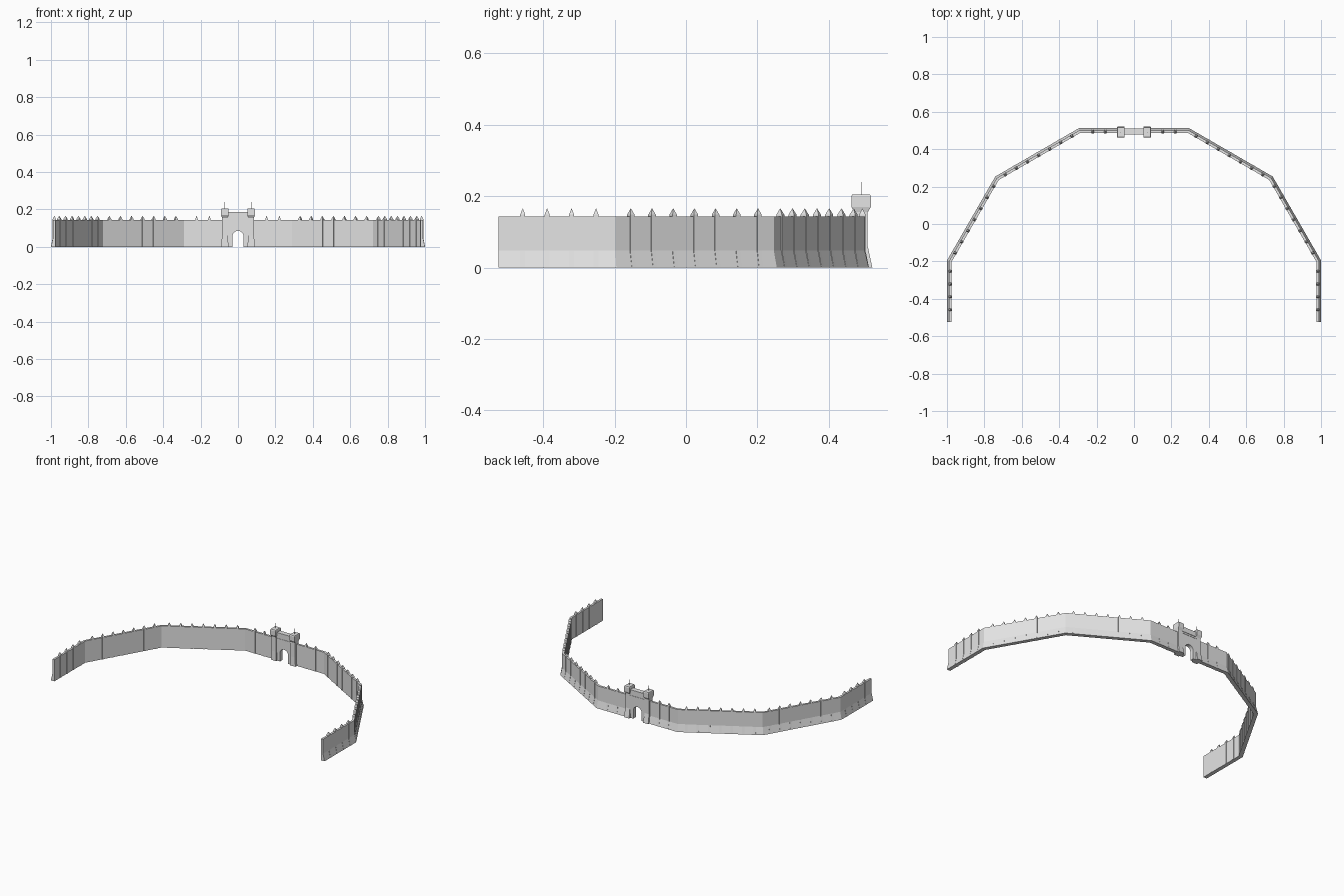
import bpy, bmesh, math
from mathutils import Vector

if "Cube" in bpy.data.objects:
    bpy.data.objects.remove(bpy.data.objects["Cube"], do_unlink=True)

stone = bpy.data.materials.new("grey stone")
stone.use_nodes = True
stone.diffuse_color = (0.78, 0.78, 0.78, 1)
stone.node_tree.nodes["Principled BSDF"].inputs["Base Color"].default_value = (0.78, 0.78, 0.78, 1)


def finish(bm, name):
    bmesh.ops.recalc_face_normals(bm, faces=bm.faces)
    mesh = bpy.data.meshes.new(name)
    bm.to_mesh(mesh)
    bm.free()
    mesh.materials.append(stone)
    obj = bpy.data.objects.new(name, mesh)
    bpy.context.collection.objects.link(obj)
    return obj


def loft(bm, rings):
    """Skin a list of closed rings and cap both ends."""
    rows = [[bm.verts.new(p) for p in ring] for ring in rings]
    n = len(rows[0])
    for a, b in zip(rows, rows[1:]):
        for i in range(n):
            j = (i + 1) % n
            bm.faces.new((a[i], a[j], b[j], b[i]))
    bm.faces.new(rows[0])
    bm.faces.new(rows[-1])


def stack(bm, origin, along, outward, levels):
    """Stacked rectangles; each level is (z, inner, outer, half width)."""
    up = Vector((0, 0, 1))
    loft(bm, [[origin + up * z + outward * o + along * w
               for o, w in ((lo, -hw), (hi, -hw), (hi, hw), (lo, hw))]
              for z, lo, hi, hw in levels])


def box(bm, x0, x1, y0, y1, z0, z1):
    loft(bm, [[(x0, y0, z), (x1, y0, z), (x1, y1, z), (x0, y1, z)] for z in (z0, z1)])


# Wall centre line on the left half, from the gate to the free end
path = [Vector(p) for p in ((0.06, 0.494, 0), (0.29, 0.494, 0), (0.728, 0.241, 0),
                            (0.982, -0.2, 0), (0.982, -0.525, 0))]
wall_profile = [(-0.007, 0), (0.018, 0), (0.007, 0.048), (0.007, 0.143), (-0.007, 0.143)]
post_levels = [(0, -0.009, 0.0185, 0.007), (0.048, -0.009, 0.009, 0.007),
               (0.148, -0.009, 0.009, 0.007), (0.165, -0.0005, 0.0005, 0.0005)]
spacing = 0.0685
# First post distance and post count on each stretch
post_rows = [(0.093, 2), (0.0485, 7), (0.0455, 7), (0.052, 4)]


def mirrored(p, side):
    return Vector((p.x * side, p.y, p.z))


for side, label in ((1, "left"), (-1, "right")):
    pts = [mirrored(p, side) for p in path]
    dirs = [(b - a).normalized() for a, b in zip(pts, pts[1:])]
    outs = [Vector((-d.y, d.x, 0)) * side for d in dirs]

    # Battered wall with mitred corners
    bm = bmesh.new()
    rings = []
    for i, p in enumerate(pts):
        a, b = outs[max(i - 1, 0)], outs[min(i, len(outs) - 1)]
        mitre = (a + b) / (1 + a.dot(b))
        rings.append([p + mitre * o + Vector((0, 0, z)) for o, z in wall_profile])
    loft(bm, rings)
    finish(bm, label + "_wall")

    # Pointed buttress posts
    bm = bmesh.new()
    for p, d, out, (first, count) in zip(pts, dirs, outs, post_rows):
        for k in range(count):
            stack(bm, p + d * (first + spacing * k), d, out, post_levels)
    finish(bm, label + "_posts")

    # Gate tower with flared foot and overhanging head
    bm = bmesh.new()
    centre = Vector((0.07 * side, 0.491, 0))
    stack(bm, centre, Vector((1, 0, 0)), Vector((0, 1, 0)),
          [(0, -0.02, 0.031, 0.019), (0.06, -0.018, 0.018, 0.016),
           (0.155, -0.018, 0.018, 0.016), (0.17, -0.028, 0.027, 0.02),
           (0.2, -0.028, 0.027, 0.02), (0.205, -0.025, 0.024, 0.018)])
    finish(bm, label + "_tower")

    # Thin mast on the tower
    bm = bmesh.new()
    stack(bm, centre, Vector((1, 0, 0)), Vector((0, 1, 0)),
          [(z, -0.001, 0.001, 0.001) for z in (0.2, 0.24)])
    finish(bm, label + "_mast")

# Gatehouse wall with an arched opening
bm = bmesh.new()
radius, spring = 0.03, 0.055
arch = [(radius * math.cos(math.pi * i / 12), spring + radius * math.sin(math.pi * i / 12))
        for i in range(13)]
outline = [(0.06, 0), (0.06, 0.178), (-0.06, 0.178), (-0.06, 0), (-radius, 0)]
outline += arch[::-1] + [(radius, 0)]
loft(bm, [[(x, y, z) for x, z in outline] for y in (0.481, 0.507)])
finish(bm, "gatehouse")

# Parapet and string course over the gate
bm = bmesh.new()
box(bm, -0.055, 0.055, 0.478, 0.51, 0.155, 0.187)
box(bm, -0.055, 0.055, 0.479, 0.509, 0.143, 0.149)
finish(bm, "gate_parapet")
